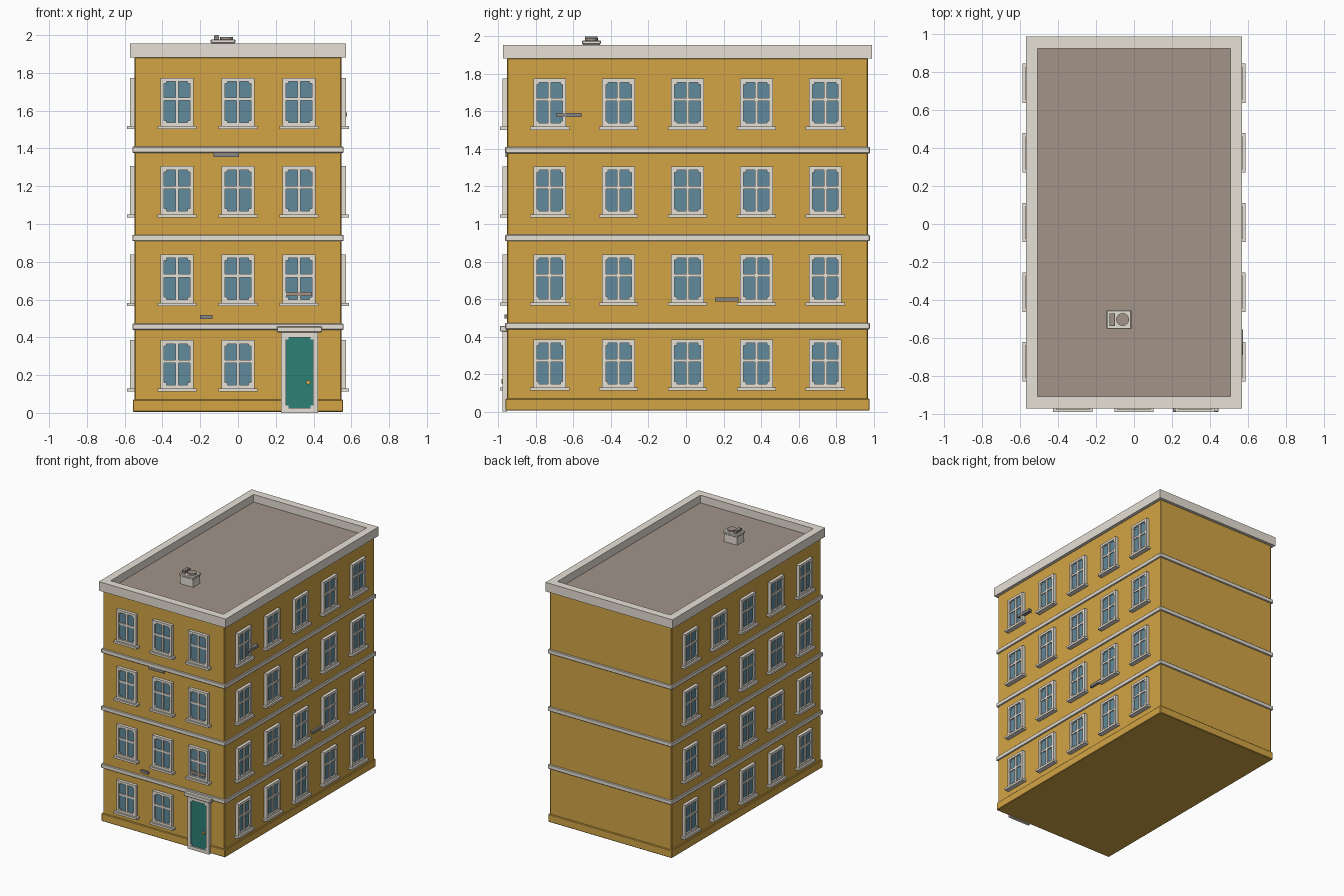
import bpy, bmesh, math
from mathutils import Vector, Matrix

cube = bpy.data.objects.get("Cube")
if cube:
    bpy.data.objects.remove(cube)


def material(name, rgb):
    m = bpy.data.materials.new(name)
    m.use_nodes = True
    m.diffuse_color = (*rgb, 1)
    m.node_tree.nodes["Principled BSDF"].inputs["Base Color"].default_value = (*rgb, 1)
    return m


OCHRE = material("ochre wall", (0.65, 0.375, 0.06))
STONE = material("pale stone", (0.8, 0.75, 0.67))
ROOF = material("brown roof", (0.36, 0.295, 0.25))
GLASS = material("blue glass", (0.115, 0.255, 0.335))
TEAL = material("teal door", (0.026, 0.215, 0.18))
BRASS = material("brass", (0.75, 0.42, 0.07))
GREY = material("dark grey", (0.26, 0.24, 0.23))

HX, HY, CY = 0.548, 0.961, 0.008   # wall half sizes and centre in y
FRONT = CY - HY


def add_box(bm, lo, hi, mat=0):
    lo, hi = Vector(lo), Vector(hi)
    m = Matrix.Translation((lo + hi) / 2) @ Matrix.Diagonal((*(hi - lo), 1))
    verts = bmesh.ops.create_cube(bm, size=1, matrix=m)["verts"]
    for f in {f for v in verts for f in v.link_faces}:
        f.material_index = mat


def finish(bm, name, mats, bevel=0):
    me = bpy.data.meshes.new(name)
    bm.to_mesh(me)
    bm.free()
    for m in mats:
        me.materials.append(m)
    ob = bpy.data.objects.new(name, me)
    bpy.context.collection.objects.link(ob)
    if bevel:
        mod = ob.modifiers.new("Bevel", "BEVEL")
        mod.width = bevel
        mod.segments = 1
    return ob


def box(name, lo, hi, mat, bevel=0):
    bm = bmesh.new()
    add_box(bm, lo, hi)
    return finish(bm, name, [mat], bevel)


def slab(name, grow, z0, z1, mat, bevel=0):
    """Slab around the whole building, grown outward from the walls."""
    x, y = HX + grow, HY + grow
    return box(name, (-x, CY - y, z0), (x, CY + y, z1), mat, bevel)


def disc(name, radius, depth, at, mat, rot=(0, 0, 0)):
    bm = bmesh.new()
    bmesh.ops.create_cone(bm, cap_ends=True, segments=16, radius1=radius,
                          radius2=radius, depth=depth)
    ob = finish(bm, name, [mat])
    ob.location, ob.rotation_euler = at, rot
    return ob


# Walls, plinth and floor bands
slab("walls", 0, 0.01, 1.884, OCHRE, 0.005)
slab("plinth", 0.009, 0.006, 0.07, OCHRE, 0.004)
for i, z in enumerate((0.456, 0.926, 1.393)):
    slab(f"floor_band_{i + 1}", 0.011, z - 0.017, z + 0.017, STONE, 0.004)

# Cornice with a sunken roof
bm = bmesh.new()
x, y = HX + 0.023, HY + 0.021
add_box(bm, (-x, CY - y, 1.882), (x, CY + y, 1.955))
top = max(bm.faces, key=lambda f: f.calc_center_median().z)
bmesh.ops.inset_region(bm, faces=[top], thickness=0.063, use_even_offset=True)
bmesh.ops.inset_region(bm, faces=[top], thickness=0, depth=-0.062)
top.material_index = 1
finish(bm, "cornice", [STONE, ROOF])


def window_mesh():
    """Window facing -y, bottom of the frame at the origin."""
    bm = bmesh.new()
    w, h, b = 0.0875, 0.256, 0.019
    d, bar = -0.025, -0.021
    add_box(bm, (-w + b, -0.012, b), (w - b, 0.004, h - b), 1)
    for s in (-1, 1):
        xs = sorted((s * w, s * (w - b)))
        add_box(bm, (xs[0], d, 0), (xs[1], 0.004, h))
        # corner blocks
        cx = s * (w - b - 0.006)
        for cz in (b + 0.006, h - b - 0.006):
            add_box(bm, (cx - 0.006, bar, cz - 0.006), (cx + 0.006, 0, cz + 0.006))
    for z in (0, h - b):
        add_box(bm, (-w + b, d, z), (w - b, 0.004, z + b))
    # glazing bars
    add_box(bm, (-0.008, bar, b), (0.008, 0, h - b))
    add_box(bm, (-w + b, bar + 0.001, 0.136), (w - b, 0, 0.152))
    # sill
    add_box(bm, (-0.104, -0.039, -0.016), (0.104, 0.004, 0.001))
    return finish(bm, "window", [STONE, GLASS])


# Windows on the front and both long sides
master = window_mesh()
spots = [((x, FRONT), 0, "front") for x in (-0.323, 0, 0.323)]
for s, side in ((1, "left"), (-1, "right")):
    spots += [((s * HX, CY + k * 0.367), s * math.pi / 2, side) for k in range(-2, 3)]
for floor, z in enumerate((0.129, 0.582, 1.05, 1.518)):
    for n, ((x, y), turn, side) in enumerate(spots):
        if floor == 0 and side == "front" and x > 0.3:
            continue  # the door stands here
        ob = bpy.data.objects.new(f"window_{side}_{floor + 1}_{n + 1}", master.data)
        ob.location, ob.rotation_euler = (x, y, z), (0, 0, turn)
        bpy.context.collection.objects.link(ob)
bpy.data.objects.remove(master)

# Door
DX = 0.326
bm = bmesh.new()
for s in (-1, 1):
    xs = sorted((DX + s * 0.098, DX + s * 0.071))
    add_box(bm, (xs[0], FRONT - 0.025, 0), (xs[1], FRONT, 0.428))
for z0, z1 in ((0, 0.027), (0.4, 0.428)):
    add_box(bm, (DX - 0.071, FRONT - 0.025, z0), (DX + 0.071, FRONT, z1))
for s in (-1, 1):
    for z in (0.033, 0.394):
        cx = DX + s * 0.065
        add_box(bm, (cx - 0.006, FRONT - 0.02, z - 0.006), (cx + 0.006, FRONT, z + 0.006))
finish(bm, "door_frame", [STONE])
box("door_leaf", (DX - 0.072, FRONT - 0.015, 0.02), (DX + 0.072, FRONT, 0.405), TEAL)
box("door_hood", (DX - 0.12, FRONT - 0.038, 0.426), (DX + 0.12, FRONT, 0.457), STONE, 0.004)
disc("door_knob", 0.011, 0.016, (DX + 0.046, FRONT - 0.021, 0.162), BRASS, (math.pi / 2, 0, 0))

# Small wall ledges
for i, (x0, x1, z, out, mat) in enumerate(((-0.13, 0.005, 1.367, 0.01, GREY),
                                           (-0.2, -0.135, 0.508, 0.014, GREY),
                                           (0.25, 0.388, 0.63, 0.024, ROOF))):
    box(f"front_ledge_{i + 1}", (x0, FRONT - out, z - 0.011), (x1, FRONT, z + 0.011), mat)
for i, (y0, y1, z, out) in enumerate(((-0.69, -0.556, 1.58, 0.028),
                                      (0.154, 0.28, 0.597, 0.018))):
    box(f"left_ledge_{i + 1}", (HX, y0, z - 0.011), (HX + out, y1, z + 0.011), GREY)

# Rooftop unit with a vent and a fan
box("roof_unit", (-0.139, -0.549, 1.88), (-0.019, -0.459, 1.965), STONE)
box("roof_unit_rim", (-0.145, -0.555, 1.957), (-0.013, -0.453, 1.978), STONE, 0.005)
box("roof_vent", (-0.128, -0.537, 1.97), (-0.1, -0.471, 1.999), GREY)
box("roof_vent_lid", (-0.123, -0.532, 1.995), (-0.105, -0.476, 2.0), ROOF)
disc("roof_fan", 0.034, 0.014, (-0.06, -0.504, 1.984), ROOF)
